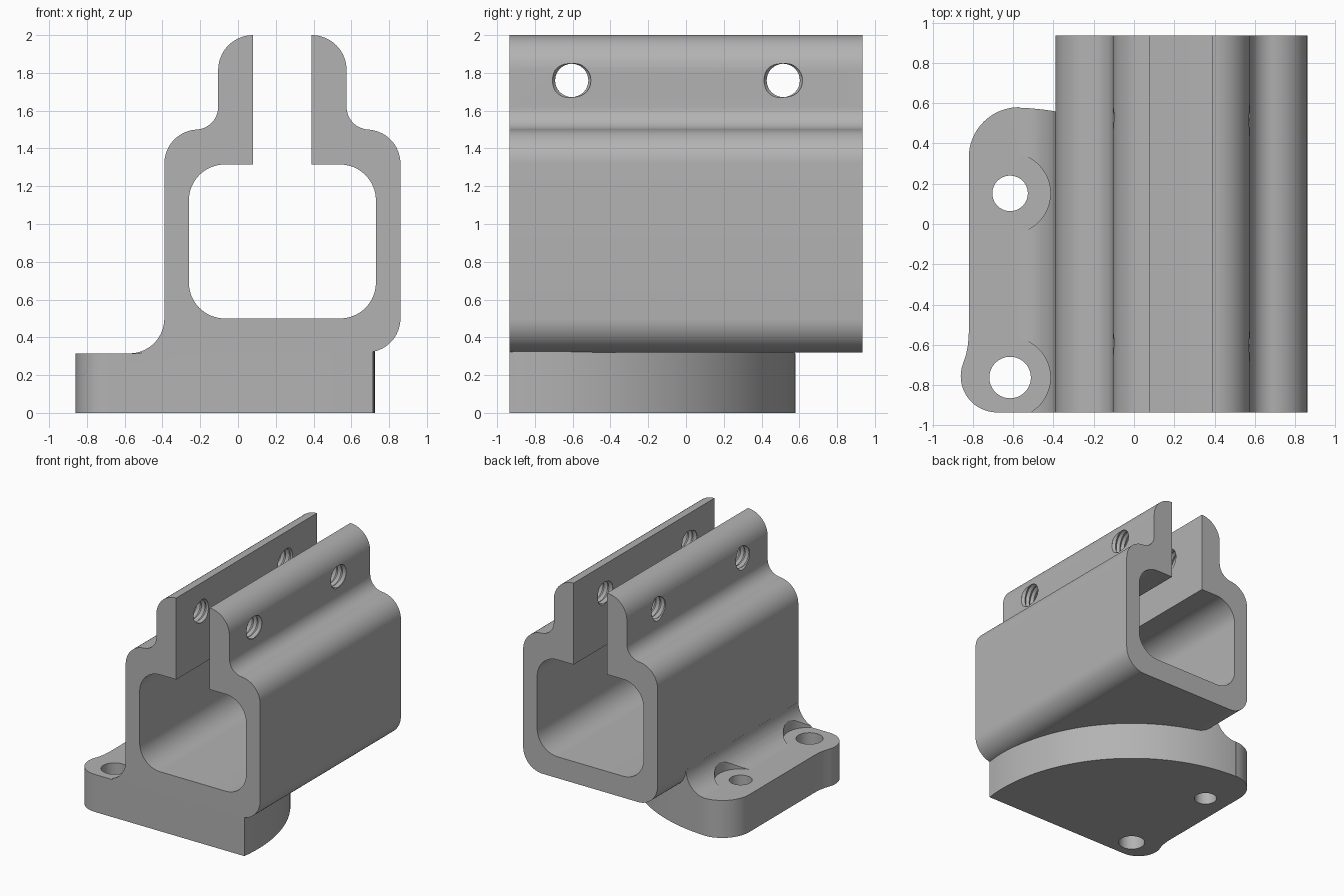
import bpy, bmesh, math
from mathutils import Vector

if "Cube" in bpy.data.objects:
    bpy.data.objects.remove(bpy.data.objects["Cube"])

grey = bpy.data.materials.new("plain grey")
grey.use_nodes = True
colour = (0.45, 0.45, 0.45, 1)
grey.diffuse_color = colour
grey.node_tree.nodes["Principled BSDF"].inputs["Base Color"].default_value = colour

END = 0.935                    # half length of the bracket
HUB = Vector((-0.615, -0.762, 0))   # centre of the curved foot
FOOT_R, FILLET = 1.34, 0.25
CORNER = 0.18                  # tube outer corner radius


def arc(cx, cy, r, a0, a1, n=16):
    angles = [math.radians(a0 + (a1 - a0) * i / n) for i in range(n + 1)]
    return [(cx + r * math.cos(a), cy + r * math.sin(a)) for a in angles]


def finish(bm, name):
    bmesh.ops.recalc_face_normals(bm, faces=bm.faces)
    mesh = bpy.data.meshes.new(name)
    bm.to_mesh(mesh)
    bm.free()
    obj = bpy.data.objects.new(name, mesh)
    bpy.context.collection.objects.link(obj)
    mesh.materials.append(grey)
    return obj


def prism(name, outline, lo, hi, axis):
    """Extrude a flat outline along y (x-z outline) or z (x-y outline)."""
    bm = bmesh.new()
    place = (lambda p, t: (p[0], t, p[1])) if axis == "y" else (lambda p, t: (p[0], p[1], t))
    face = bm.faces.new([bm.verts.new(place(p, lo)) for p in outline])
    new = bmesh.ops.extrude_face_region(bm, geom=[face])["geom"]
    shift = Vector(place((0, 0), hi - lo))
    bmesh.ops.translate(bm, vec=shift, verts=[v for v in new if isinstance(v, bmesh.types.BMVert)])
    return finish(bm, name)


def activate(obj):
    bpy.ops.object.select_all(action="DESELECT")
    obj.select_set(True)
    bpy.context.view_layer.objects.active = obj


def cut(obj, cutters):
    activate(obj)
    for c in cutters:
        mod = obj.modifiers.new("cut", "BOOLEAN")
        mod.operation, mod.solver, mod.object = "DIFFERENCE", "EXACT", c
        bpy.ops.object.modifier_apply(modifier=mod.name)


def thread_cutter(y, z):
    """Grooved rod along x that leaves a threaded bore."""
    bm = bmesh.new()
    pitch, sides, rings = 0.044, 32, []
    for i in range(52):
        r = 0.088 if i % 2 else 0.104
        ring = []
        for k in range(sides):
            a = math.tau * k / sides
            x = -0.33 + i * pitch / 2 + pitch / 2 * math.cos(a)
            ring.append(bm.verts.new((x, y + r * math.cos(a), z + r * math.sin(a))))
        rings.append(ring)
    for a, b in zip(rings, rings[1:]):
        for k in range(sides):
            j = (k + 1) % sides
            bm.faces.new((a[k], a[j], b[j], b[k]))
    bm.faces.new(rings[0])
    bm.faces.new(rings[-1])
    return finish(bm, "thread_cutter")


# Square tube with an open slot and two clamping jaws
half = arc(0.68, 0.5, CORNER, -90, 0) + arc(0.68, 1.32, CORNER, 0, 90)
half += arc(0.695, 1.62, 0.12, 270, 180) + arc(0.39, 1.815, 0.185, 0, 90)
half += [(0.39, 1.315)]
half += arc(0.54, 1.125, 0.19, 90, 0) + arc(0.54, 0.69, 0.19, 0, -90)
profile = half + [(0.47 - x, z) for x, z in reversed(half)]
body = prism("clamp_tube", profile, -END, END, "y")
threads = [thread_cutter(y, 1.76) for y in (-0.605, 0.515)]
cut(body, threads)

# Mounting foot with side flange
outline = [(-0.68, -END), (0.715, -END)]
outline += arc(HUB.x, HUB.y, FOOT_R, -7, 88, 48)
outline += arc(-0.57, 0.33, 0.25, 90, 180)
outline += [(-0.82, -0.54), (-0.824, -0.6), (-0.834, -0.65)]
outline += arc(-0.68, -0.755, 0.18, 160, 265)
foot = prism("mounting_foot", outline, 0, 0.495, "z")


# Fillet rolling between the curved foot wall and the underside of the tube
def skirt_section(theta):
    d = Vector((math.cos(theta), math.sin(theta), 0))
    reach = CORNER + FILLET
    ball = HUB + d * (FOOT_R + FILLET)
    over = max(ball.x - 0.68, 0) + min(ball.x + 0.21, 0)
    drop = math.sqrt(max(reach ** 2 - over ** 2, 0))
    ball.z = 0.5 - drop
    to_tube = Vector((-over, 0, drop)).normalized()
    curve = [ball + FILLET * (-d).slerp(to_tube, i / 14) for i in range(15)]
    top = curve[-1]
    inner = HUB + d * (FOOT_R - 0.3)
    return ([HUB + d * FOOT_R] + curve
            + [Vector((min(max(top.x, -0.3), 0.75), top.y, 0.46)),
               inner + Vector((0, 0, 0.46)), inner])


bm = bmesh.new()
stations = 60
last = math.acos((-0.21 - CORNER - FILLET - HUB.x) / (FOOT_R + FILLET))
rows = []
for i in range(stations + 1):
    ease = 1 - (1 - i / stations) ** 2
    rows.append([bm.verts.new(p) for p in skirt_section(-0.2 + (last + 0.2) * ease)])
for a, b in zip(rows, rows[1:]):
    for k in range(len(a)):
        j = (k + 1) % len(a)
        bm.faces.new((a[k], a[j], b[j], b[k]))
end = rows[-1]
bm.faces.new((end[0], end[1], end[-2], end[-1]))
bm.faces.new(end[1:-1])
bmesh.ops.bisect_plane(bm, geom=bm.verts[:] + bm.edges[:] + bm.faces[:],
                       plane_co=(0, -END, 0), plane_no=(0, -1, 0), clear_outer=True)
bmesh.ops.holes_fill(bm, edges=[e for e in bm.edges if e.is_boundary], sides=0)
skirt = finish(bm, "foot_fillet")

# Flange top with its fillet up the tube wall, then bolt holes and spot faces
clearance = [(-1.2, 0.315)] + arc(-0.575, 0.5, 0.185, -90, 0) + [(-0.39, 0.8), (-1.2, 0.8)]
cutters = [prism("flange_clearance", clearance, -1.1, 1.1, "y")]
for y, r in ((0.152, 0.088), (HUB.y, 0.103)):
    cutters.append(prism("bolt_hole", arc(HUB.x, y, r, 0, 354, 59), -0.1, 0.9, "z"))
    cutters.append(prism("spot_face", arc(HUB.x, y, 0.2, 0, 354, 59), 0.315, 0.9, "z"))
cut(foot, cutters)
cut(skirt, cutters[:1])

for helper in cutters + threads:
    bpy.data.objects.remove(helper)
for part in (body, foot, skirt):
    activate(part)
    bpy.ops.object.shade_smooth_by_angle(angle=math.radians(30))
